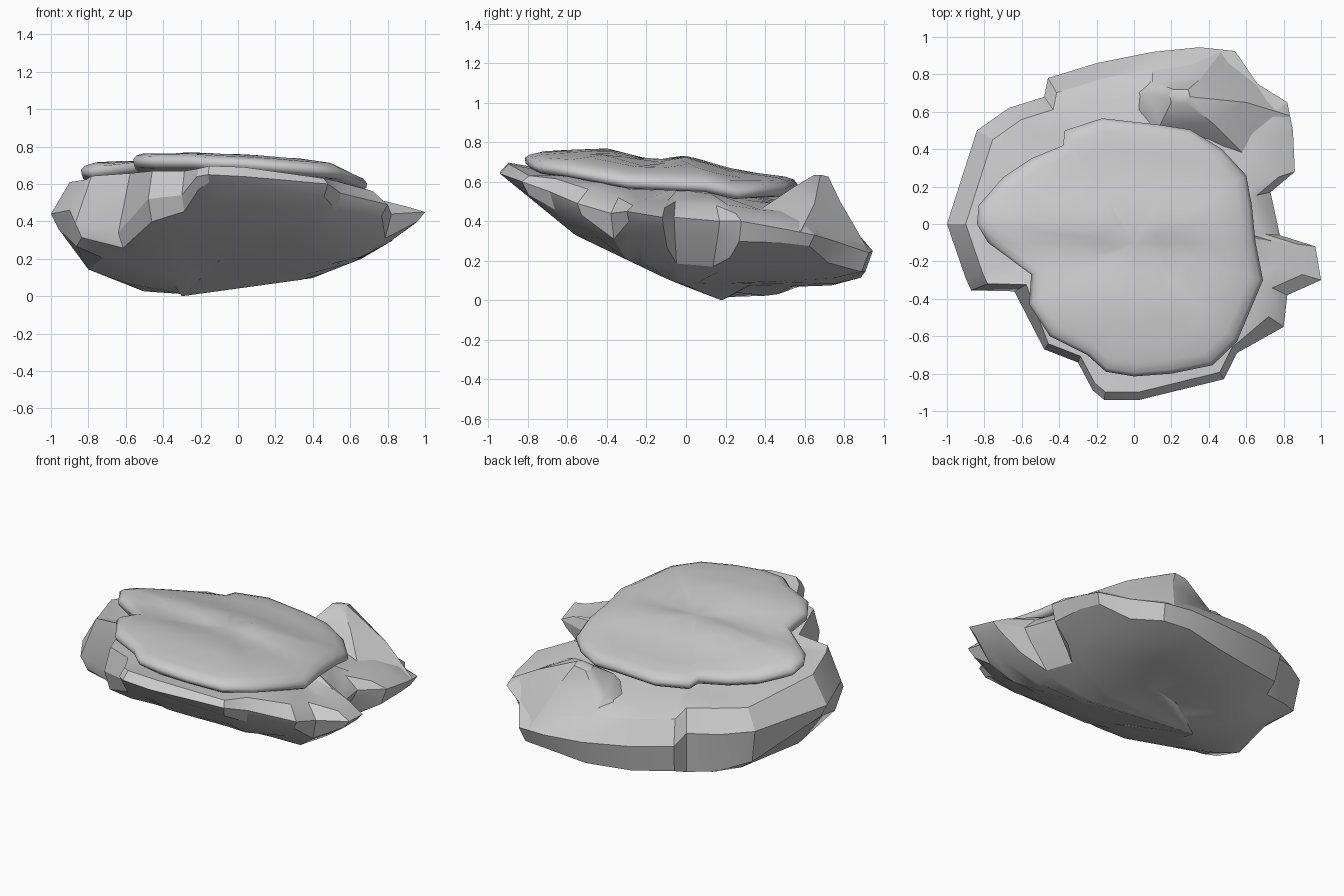
import bpy, bmesh
from math import radians

if "Cube" in bpy.data.objects:
    bpy.data.objects.remove(bpy.data.objects["Cube"])


def interp(pts, v):
    # piecewise linear profile
    if v <= pts[0][0]:
        return pts[0][1]
    for (a, b), (c, d) in zip(pts, pts[1:]):
        if v <= c:
            return b + (d - b) * (v - a) / (c - a)
    return pts[-1][1]


def loft(name, rings, bottom, top, angle):
    # closed shell from stacked rings with a pole at each end
    bm = bmesh.new()
    loops = [[bm.verts.new(p) for p in r] for r in rings]
    lo, hi = bm.verts.new(bottom), bm.verts.new(top)
    n = len(loops[0])
    for i in range(n):
        j = (i + 1) % n
        bm.faces.new((lo, loops[0][i], loops[0][j]))
        bm.faces.new((hi, loops[-1][j], loops[-1][i]))
        for a, b in zip(loops, loops[1:]):
            bm.faces.new((a[i], b[i], b[j], a[j]))
    bmesh.ops.recalc_face_normals(bm, faces=bm.faces)
    me = bpy.data.meshes.new(name)
    bm.to_mesh(me)
    bm.free()
    ob = bpy.data.objects.new(name, me)
    bpy.context.collection.objects.link(ob)
    bpy.ops.object.select_all(action='DESELECT')
    ob.select_set(True)
    bpy.context.view_layer.objects.active = ob
    bpy.ops.object.shade_smooth_by_angle(angle=radians(angle))
    return ob


# height profiles: cap top along y and x, underside along y and x
TOP_Y = [(-.95, .8), (-.8, .752), (-.4, .77), (-.17, .71), (0, .735), (.25, .66), (.56, .62), (.75, .53), (.95, .4)]
TOP_X = [(-1, -.06), (-.85, -.03), (-.7, -.01), (-.2, 0), (.1, -.01), (.5, -.05), (.69, -.11), (.85, -.16), (1, -.2)]
LOW_Y = [(-.94, .64), (-.56, .33), (-.08, .1), (.18, 0), (.52, .02), (.88, .11), (.95, .2)]
LOW_X = [(-1, .44), (-.87, .18), (-.68, .08), (-.42, 0), (-.2, .02), (-.13, .065), (.38, .09), (.66, .2), (.83, .3), (1, .43)]


def top_z(x, y):
    return interp(TOP_Y, y) + interp(TOP_X, x)


def low_z(x, y):
    # corners of the underside are lifted
    lift = .5 * max(0, -x - .1) * max(0, y - .3)
    lift += 1.1 * max(0, -x - .5) * max(0, -y - .1)
    lift += 1.6 * max(0, x - .45) * max(0, -y - .3)
    return max(interp(LOW_Y, y), interp(LOW_X, x)) + lift


# rock: widest outline, anticlockwise from the right tip
rim = [(1, -.3, .45), (.97, -.12, .42), (.78, -.06, .42), (.73, .17, .4), (.86, .28, .4),
       (.85, .5, .36), (.82, .65, .33), (.66, .75, .3), (.54, .925, .24), (.35, .945, .25),
       (.1, .92, .26), (-.2, .86, .29), (-.46, .78, .33), (-.48, .68, .38), (-.67, .62, .4),
       (-.84, .5, .42), (-1, 0, .44), (-.9, -.29, .46), (-.87, -.355, .39), (-.64, -.36, .34),
       (-.48, -.67, .52), (-.3, -.74, .54), (-.22, -.89, .64), (-.16, -.94, .65),
       (.03, -.94, .64), (.48, -.83, .6), (.55, -.69, .55), (.8, -.55, .49), (.82, -.38, .44)]


def lower(s):
    out = []
    for x, y, z in rim:
        h = min(z - .02, low_z(x * s, y * s))
        if s > .9 and .7 < x < .8 and abs(y) < .2:   # shallow notch on the right
            h = z - .06
        out.append((x * s, y * s, h))
    return out


def upper(s, drop):
    out = []
    for x, y, z in rim:
        edge = s > .8
        k = .955 if edge and y < -.6 else s        # steep lip at the front
        u, v = x * k, y * k
        h = top_z(u, v) - drop
        if edge:
            h = max(z + .03, h)
            if x > .5:                             # gentler slope on the right
                h = min(h, z + .08)
        out.append((u, v, h))
    return out


loft("rock", [lower(.35), lower(.6), lower(.8), lower(.96), rim,
              upper(.9, .085), upper(.76, .09), upper(.4, .12)],
     (-.3, .18, 0), (0, 0, .6), 24)

# rocky rise behind the cap, sloping out to the rear edge
base = [(.1, .45, .42), (.6, .36, .45), (.83, .58, .35), (.47, .925, .25), (.1, .91, .265), (-.1, .7, .4)]
mid = [(.14, .53, .54), (.42, .54, .57), (.6, .65, .49), (.36, .78, .5), (.1, .76, .47), (.08, .7, .48)]
peak = [(.2, .65, .62), (.28, .65, .635), (.3, .68, .635), (.29, .72, .625), (.21, .72, .615), (.19, .69, .615)]
loft("outcrop", [base, mid, peak], (.3, .68, .2), (.25, .68, .635), 30)

# soft two-lobed cap lying on the rock
cap = [(.69, -.3), (.65, -.1), (.63, .1), (.6, .26), (.47, .4), (.3, .505), (.14, .53),
       (-.17, .565), (-.37, .5), (-.38, .42), (-.55, .35), (-.7, .25), (-.83, .1), (-.84, 0),
       (-.78, -.1), (-.55, -.27), (-.56, -.43), (-.45, -.6), (-.25, -.7), (-.15, -.79),
       (0, -.815), (.2, -.8), (.42, -.755), (.55, -.63)]


def cap_ring(s, drop):
    pts = [(x * s, -.1 + (y + .1) * s) for x, y in cap]
    return [(x, y, top_z(x, y) - drop) for x, y in pts]


loft("moss_cap", [cap_ring(.8, .1), cap_ring(.96, .075), cap_ring(.995, .055), cap_ring(1, .03),
                  cap_ring(.97, .01), cap_ring(.9, 0), cap_ring(.75, 0), cap_ring(.6, 0),
                  cap_ring(.4, 0), cap_ring(.2, 0)],
     (0, -.1, .6), (0, -.1, top_z(0, -.1)), 60)
